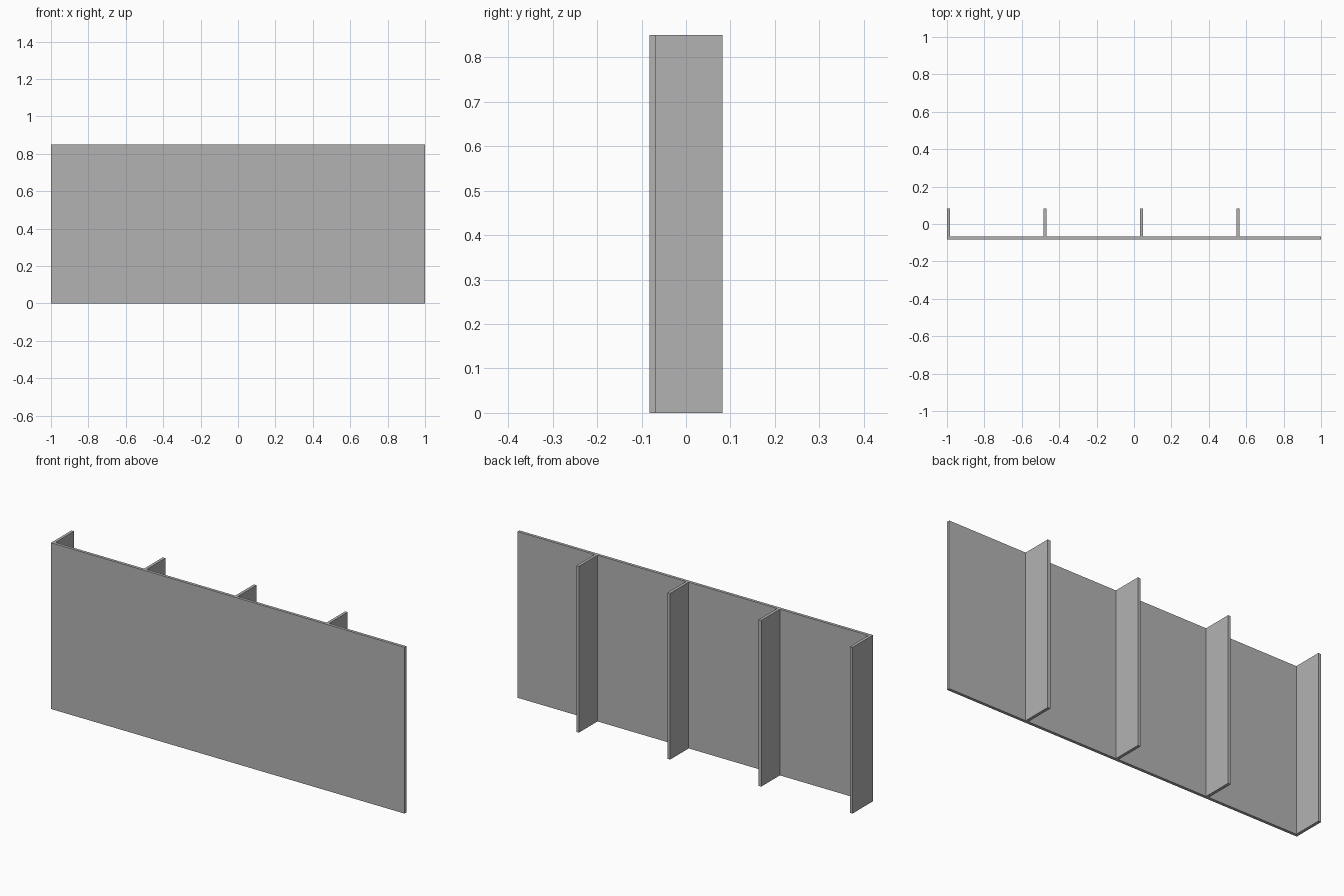
import bpy

cube = bpy.data.objects.get("Cube")
if cube:
    bpy.data.objects.remove(cube, do_unlink=True)

grey = bpy.data.materials.new("plain grey")
grey.use_nodes = True
colour = (0.45, 0.45, 0.45, 1)
grey.diffuse_color = colour
grey.node_tree.nodes["Principled BSDF"].inputs["Base Color"].default_value = colour

HEIGHT = 0.85
DEPTH = 0.165
THICK = 0.015
FRONT = -DEPTH / 2
SPACING = 0.516


def box(name, low, high):
    """Axis-aligned box between two corners."""
    centre = [(a + b) / 2 for a, b in zip(low, high)]
    bpy.ops.mesh.primitive_cube_add(size=1, location=centre)
    ob = bpy.context.object
    ob.name = name
    ob.scale = [b - a for a, b in zip(low, high)]
    bpy.ops.object.transform_apply(location=False, rotation=False, scale=True)
    ob.data.materials.append(grey)
    return ob


# Flat front panel
box("front_panel", (-1, FRONT, 0), (1, FRONT + THICK, HEIGHT))

# Evenly spaced upright fins behind the panel, starting flush with one end
for i in range(4):
    x = -1 + i * SPACING
    box(f"back_fin_{i + 1}", (x, FRONT + THICK, 0), (x + THICK, -FRONT, HEIGHT))
